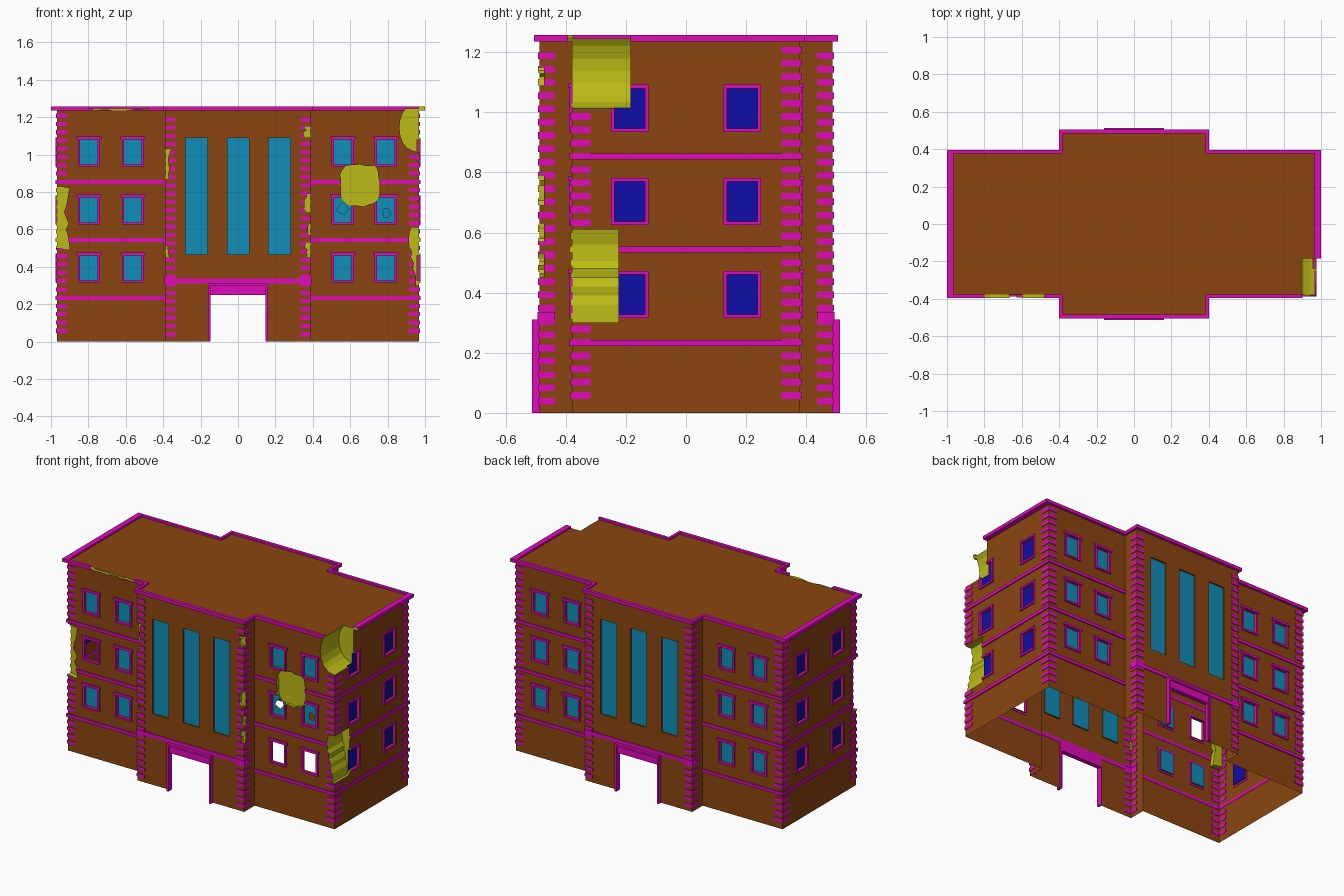
import bpy, bmesh, math, random

if "Cube" in bpy.data.objects:
    bpy.data.objects.remove(bpy.data.objects["Cube"])
random.seed(4)

COLORS = [("brick", (0.26, 0.06, 0.005)), ("trim", (0.75, 0.003, 0.5)),
          ("glass_front", (0.005, 0.275, 0.48)), ("glass_side", (0.005, 0.004, 0.38)),
          ("rubble", (0.5, 0.5, 0.008)), ("void", (0, 0, 0))]
BRICK, TRIM, GLASS, SIDE, RUBBLE, VOID = range(6)
MATS = []
for name, c in COLORS:
    m = bpy.data.materials.new(name)
    m.diffuse_color = (*c, 1)
    m.use_nodes = True
    m.node_tree.nodes["Principled BSDF"].inputs["Base Color"].default_value = m.diffuse_color
    MATS.append(m)

WX, WY, CX, CY, TOP = 0.968, 0.38, 0.387, 0.488, 1.245

# wall frames: (u along wall, d outward from wall, z)
FRONT = lambda u, d, z: (u, -(WY + d), z)
BACK = lambda u, d, z: (u, WY + d, z)
CFRONT = lambda u, d, z: (u, -(CY + d), z)
CBACK = lambda u, d, z: (u, CY + d, z)
RIGHT = lambda u, d, z: (WX + d, u, z)
LEFT = lambda u, d, z: (-(WX + d), u, z)
PLAN = lambda x, d, y: (x, y, d)


def prism(bm, pts, P, lo, hi, mat, cap=None):
    a = [bm.verts.new(P(u, lo, v)) for u, v in pts]
    b = [bm.verts.new(P(u, hi, v)) for u, v in pts]
    n = len(pts)
    fs = [bm.faces.new((a[i], a[(i + 1) % n], b[(i + 1) % n], b[i])) for i in range(n)]
    fs += [bm.faces.new(b), bm.faces.new(a)]
    for f in fs:
        f.material_index = mat
    if cap is not None:
        fs[-1].material_index = cap


def ring(bm, outer, inner, P, lo, hi, mat):
    n = len(outer)
    loops = [[bm.verts.new(P(u, d, v)) for u, v in pts]
             for pts, d in ((outer, lo), (outer, hi), (inner, hi), (inner, lo))]
    for k in range(4):
        p, q = loops[k], loops[(k + 1) % 4]
        for i in range(n):
            j = (i + 1) % n
            bm.faces.new((p[i], p[j], q[j], q[i])).material_index = mat


def rect(u0, u1, v0, v1):
    return [(u0, v0), (u1, v0), (u1, v1), (u0, v1)]


def cross(wx, wy, cx, cy):
    return [(-wx, -wy), (-cx, -wy), (-cx, -cy), (cx, -cy), (cx, -wy), (wx, -wy),
            (wx, wy), (cx, wy), (cx, cy), (-cx, cy), (-cx, wy), (-wx, wy)]


def finish(bm, name):
    bmesh.ops.recalc_face_normals(bm, faces=bm.faces[:])
    me = bpy.data.meshes.new(name)
    bm.to_mesh(me)
    bm.free()
    for m in MATS:
        me.materials.append(m)
    ob = bpy.data.objects.new(name, me)
    bpy.context.collection.objects.link(ob)
    return ob


def cut(ob, cutter, self_hit=False):
    mod = ob.modifiers.new("cut", 'BOOLEAN')
    mod.operation, mod.solver, mod.object = 'DIFFERENCE', 'EXACT', cutter
    mod.use_self = self_hit
    dg = bpy.context.evaluated_depsgraph_get()
    dg.update()
    me = bpy.data.meshes.new_from_object(ob.evaluated_get(dg))
    ob.modifiers.clear()
    ob.data = me


# window layout: wall, centre, half width, rows, pane material, has lintel
ROWS = [(0.315, 0.472), (0.625, 0.782), (0.935, 1.092)]
MISSING = {(0.56, 0), (0.79, 0), (-0.797, 1)}
WINDOWS = []
for P in (FRONT, BACK, RIGHT, LEFT):
    side = P in (RIGHT, LEFT)
    for u in ((-0.187, 0.187) if side else (-0.797, -0.562, 0.56, 0.79)):
        for r, (z0, z1) in enumerate(ROWS):
            gone = P is FRONT and (u, r) in MISSING
            WINDOWS.append((P, u, 0.063 if side else 0.059, z0, z1,
                            VOID if gone else SIDE if side else GLASS, not side))

# openings
bm = bmesh.new()
for P, u, h, z0, z1, mat, _ in WINDOWS:
    prism(bm, rect(u - h + .011, u + h - .011, z0 + .011, z1 - .011), P, -0.012, 0.05, BRICK, mat)
for P in (CFRONT, CBACK):
    for u in (-0.222, 0.002, 0.222):
        prism(bm, rect(u - .058, u + .058, 0.465, 1.087), P, -0.01, 0.05, BRICK, GLASS)
    prism(bm, rect(-.148, .148, -0.1, 0.25), P, -0.015, 0.1, TRIM, VOID)
openings = finish(bm, "opening_cutter")

# battle damage
bm = bmesh.new()
prism(bm, [(1.1, 1.012), (.965, 1.012), (.935, 1.02), (.905, 1.035), (.883, 1.06), (.868, 1.1),
           (.863, 1.14), (.866, 1.18), (.88, 1.22), (.9, 1.25), (.91, 1.3), (1.1, 1.3)],
      FRONT, -0.195, 0.2, RUBBLE)
prism(bm, [(1.1, .3), (.953, .3), (.95, .36), (.936, .39), (.94, .42), (.925, .45), (.93, .48),
           (.916, .505), (.913, .56), (.925, .61), (1.1, .61)], FRONT, -0.155, 0.2, RUBBLE)
prism(bm, [(-1.1, .5), (-.96, .5), (-.9, .49), (-.908, .56), (-.92, .6), (-.905, .63), (-.93, .69),
           (-.915, .74), (-.902, .82), (-.96, .83), (-1.1, .82)], FRONT, -0.03, 0.2, RUBBLE)
prism(bm, [(-.8, 1.3), (-.8, 1.25), (-.77, 1.238), (-.7, 1.241), (-.66, 1.235), (-.6, 1.236),
           (-.54, 1.244), (-.48, 1.24), (-.48, 1.3)], FRONT, -0.004, 0.05, RUBBLE)
for s, z0, z1, w in ((-1, .87, 1.03, .03), (-1, .45, .51, .02), (1, .69, .79, .035),
                     (1, 1.09, 1.15, .04), (1, .45, .53, .03), (1, .57, .63, .015)):
    n = 6
    chip = [(s * (CX - w * random.uniform(.4, 1)), z0 + (z1 - z0) * i / n) for i in range(n + 1)]
    prism(bm, [(s * .43, z0)] + chip + [(s * .43, z1)], CFRONT, -0.015, 0.05, RUBBLE)
crater = []
for i in range(28):
    a = 2 * math.pi * i / 28
    r = 0.106 / max(abs(math.cos(a)), abs(math.sin(a))) ** .7 * random.uniform(.93, 1.04)
    crater.append((0.652 + r * math.cos(a), 0.836 + r * 1.06 * math.sin(a)))
prism(bm, crater, FRONT, -0.018, 0.06, RUBBLE)
damage = finish(bm, "damage_cutter")

# holes in broken panes
bm = bmesh.new()
for u, z, r in ((0.795, 0.688, 0.024), (0.56, 0.71, 0.034)):
    prism(bm, [(u + r * random.uniform(.7, 1.1) * math.cos(i * math.tau / 9),
                z + r * random.uniform(.7, 1.1) * math.sin(i * math.tau / 9)) for i in range(9)],
          FRONT, -0.016, -0.006, VOID)
holes = finish(bm, "pane_hole_cutter")

# building shell, open underneath
bm = bmesh.new()
prism(bm, cross(WX, WY, CX, CY), PLAN, 0, TOP, BRICK)
shell = finish(bm, "building_shell")
for c in (openings, damage, holes):
    cut(shell, c)
bm = bmesh.new()
bm.from_mesh(shell.data)
bmesh.ops.delete(bm, geom=[f for f in bm.faces if f.material_index == VOID
                           or (f.normal.z < -.9 and f.calc_center_median().z < .001)],
                 context='FACES')
bm.to_mesh(shell.data)
bm.free()

# window frames with lintels
bm = bmesh.new()
for P, u, h, z0, z1, _, lintel in WINDOWS:
    ring(bm, rect(u - h, u + h, z0, z1), rect(u - h + .012, u + h - .012, z0 + .012, z1 - .012),
         P, -0.003, 0.009, TRIM)
    if lintel:
        prism(bm, rect(u - h - .008, u + h + .008, z1 - .01, z1 + .005), P, -0.002, 0.012, TRIM)
frames = finish(bm, "window_frames")

# corner quoins
bm = bmesh.new()
for cx, cy, lx, ly, base in ((WX, WY, .055, .063, .047), (CX, CY, .052, .052, .028)):
    o, t = 0.004, 0.002
    L = [(cx + o, cy + o), (cx + o, cy - ly), (cx - t, cy - ly), (cx - t, cy - t),
         (cx - lx, cy - t), (cx - lx, cy + o)]
    for sx in (-1, 1):
        for sy in (-1, 1):
            for i in range(27):
                z = base + i * 0.0442
                prism(bm, [(sx * x, sy * y) for x, y in L], PLAN, z, z + 0.022, TRIM)
quoins = finish(bm, "corner_quoins")

# belt courses on the wings and around the middle block
bm = bmesh.new()
for s in (-1, 1):
    U = [(CX, -WY - .008), (WX + .008, -WY - .008), (WX + .008, WY + .008), (CX, WY + .008),
         (CX, WY - .002), (WX - .002, WY - .002), (WX - .002, -WY + .002), (CX, -WY + .002)]
    for z in (0.223, 0.533, 0.843):
        prism(bm, [(s * x, y) for x, y in U], PLAN, z, z + 0.02, TRIM)
    M = [(-CX - .006, .436), (-CX - .006, CY + .006), (CX + .006, CY + .006), (CX + .006, .436),
         (CX - .002, .436), (CX - .002, CY - .002), (-CX + .002, CY - .002), (-CX + .002, .436)]
    prism(bm, [(x, s * y) for x, y in M], PLAN, 0.311, 0.336, TRIM)
belts = finish(bm, "belt_courses")

# roof cornice
bm = bmesh.new()
ring(bm, cross(1.0, .395, .401, .505), cross(WX - .004, WY - .004, CX - .004, CY - .004),
     PLAN, 1.236, 1.257, TRIM)
cornice = finish(bm, "roof_cornice")

for ob in (frames, quoins, belts, cornice):
    cut(ob, damage, self_hit=True)

# stepped door surrounds
bm = bmesh.new()
for P in (CFRONT, CBACK):
    for o, i, top, head, d in ((.16, .147, .311, .298, .025), (.15, .146, .30, .25, .014)):
        prism(bm, [(-o, 0), (-o, top), (o, top), (o, 0), (i, 0), (i, head), (-i, head), (-i, 0)],
              P, -0.003, d, TRIM)
finish(bm, "door_surrounds")

for c in (openings, damage, holes):
    bpy.data.objects.remove(c)
